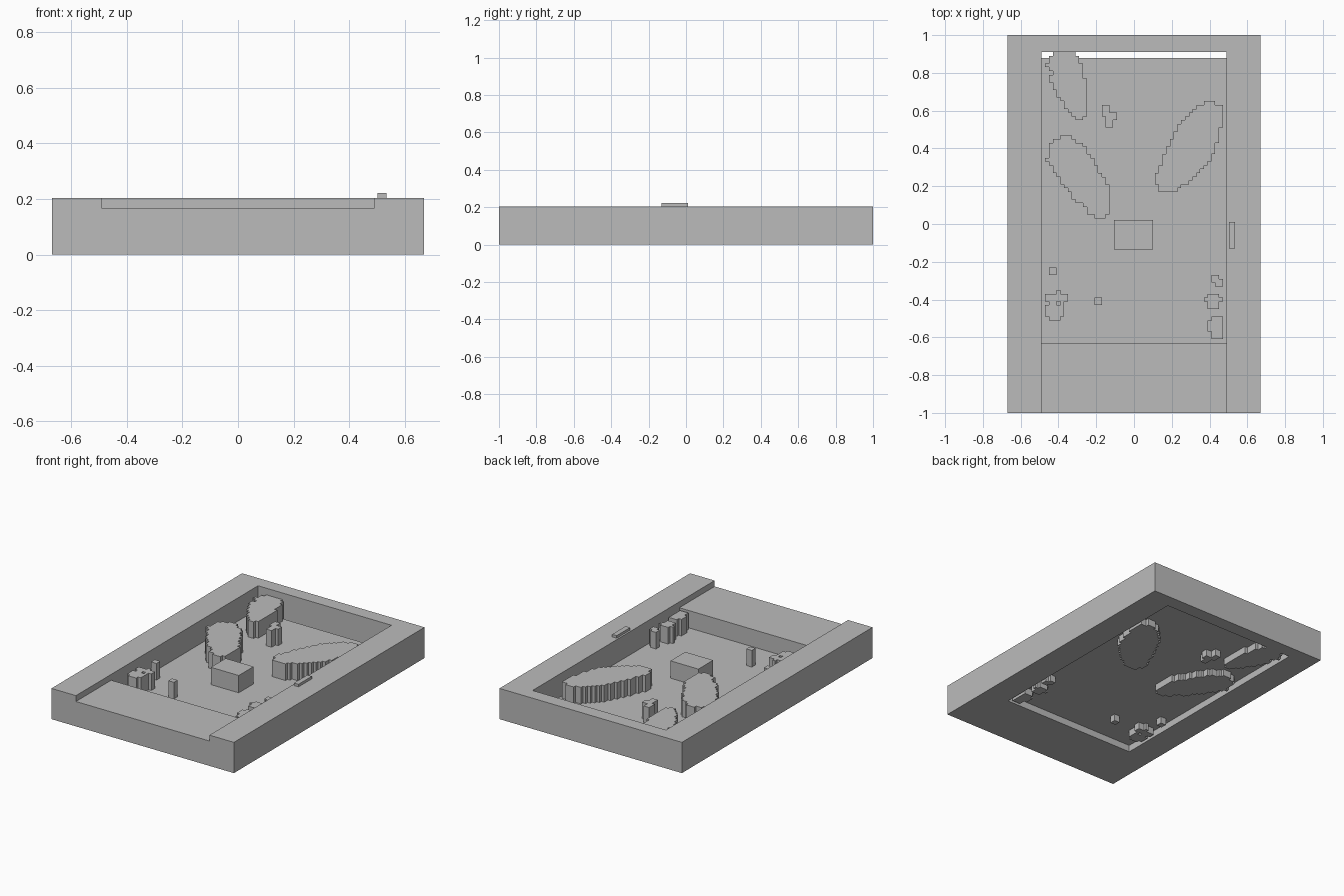
import bpy, bmesh, math

if "Cube" in bpy.data.objects:
    bpy.data.objects.remove(bpy.data.objects["Cube"])

grey = bpy.data.materials.new("plain grey")
grey.diffuse_color = (0.5, 0.5, 0.5, 1)
grey.use_nodes = True
grey.node_tree.nodes["Principled BSDF"].inputs["Base Color"].default_value = grey.diffuse_color


def finish(name, bm):
    bmesh.ops.recalc_face_normals(bm, faces=bm.faces)
    mesh = bpy.data.meshes.new(name)
    bm.to_mesh(mesh)
    bm.free()
    mesh.materials.append(grey)
    obj = bpy.data.objects.new(name, mesh)
    bpy.context.collection.objects.link(obj)
    return obj


def raise_faces(bm, height):
    """Extrude the flat faces upward into a closed solid."""
    res = bmesh.ops.extrude_face_region(bm, geom=bm.faces[:], use_keep_orig=True)
    verts = [v for v in res["geom"] if isinstance(v, bmesh.types.BMVert)]
    bmesh.ops.translate(bm, verts=verts, vec=(0, 0, height))


def prism(name, points, z0, z1):
    bm = bmesh.new()
    bm.faces.new([bm.verts.new((x, y, z0)) for x, y in points])
    raise_faces(bm, z1 - z0)
    return finish(name, bm)


def rect(x0, x1, y0, y1):
    return [(x0, y0), (x1, y0), (x1, y1), (x0, y1)]


def inside(x, y, poly):
    hit = False
    for (ax, ay), (bx, by) in zip(poly, poly[1:] + poly[:1]):
        if (ay > y) != (by > y) and x < ax + (y - ay) * (bx - ax) / (by - ay):
            hit = not hit
    return hit


def stepped(name, shapes, z0=0.0, z1=0.16, cell=0.02):
    """Solid with a stair-stepped outline: grid cells whose centre is in a shape."""
    bm = bmesh.new()
    grid = {}

    def vert(i, j):
        if (i, j) not in grid:
            grid[i, j] = bm.verts.new((-0.49 + i * cell, -0.63 + j * cell, z0))
        return grid[i, j]

    for i in range(49):
        for j in range(77):
            cx, cy = -0.49 + (i + 0.5) * cell, -0.63 + (j + 0.5) * cell
            if any(inside(cx, cy, s) for s in shapes):
                bm.faces.new([vert(i, j), vert(i + 1, j),
                              vert(i + 1, j + 1), vert(i, j + 1)])
    raise_faces(bm, z1 - z0)
    bmesh.ops.dissolve_limit(bm, angle_limit=math.radians(1),
                             verts=bm.verts[:], edges=bm.edges[:])
    return finish(name, bm)


# Surrounding wall on three sides, and the lower front block
prism("outer_wall", [(-0.67, -1), (-0.49, -1), (-0.49, 0.91), (0.49, 0.91),
                     (0.49, -1), (0.67, -1), (0.67, 1), (-0.67, 1)], 0, 0.204)
prism("front_block", rect(-0.49, 0.49, -1, -0.63), 0, 0.165)

# Thin raised floor, stopping short of the back wall
prism("floor", rect(-0.49, 0.49, -0.63, 0.88), 0.045, 0.05)

# Central block and the small plate on the right wall
prism("centre_block", rect(-0.105, 0.1, -0.135, 0.02), 0.05, 0.165)
prism("wall_plate", rect(0.502, 0.535, -0.13, 0.01), 0.204, 0.221)

# Large long mounds
stepped("back_left_mound", [[
    (-.43, .92), (-.33, .92), (-.29, .88), (-.25, .74), (-.25, .60), (-.27, .55),
    (-.32, .56), (-.39, .66), (-.45, .76), (-.43, .80), (-.46, .84)]])
stepped("middle_left_mound", [[
    (-.45, .43), (-.36, .48), (-.27, .42), (-.20, .31), (-.13, .20), (-.13, .06),
    (-.18, .02), (-.24, .06), (-.33, .15), (-.42, .27), (-.46, .34)]])
stepped("right_mound", [[
    (.11, .24), (.13, .18), (.22, .18), (.32, .24), (.41, .35), (.45, .45),
    (.47, .55), (.47, .62), (.40, .65), (.34, .63), (.22, .50), (.16, .36)]])

# Small pillars and clusters
clusters = {
    "back_pillar": [(-.17, -.13, .57, .64), (-.15, -.09, .54, .60),
                    (-.15, -.11, .51, .55)],
    "left_pillar": [(-.45, -.41, -.26, -.22)],
    "front_left_cluster": [(-.41, -.39, -.37, -.34), (-.47, -.35, -.41, -.37),
                           (-.45, -.41, -.43, -.40), (-.39, -.37, -.43, -.40),
                           (-.47, -.37, -.49, -.43), (-.45, -.39, -.51, -.48)],
    "front_pillar": [(-.21, -.17, -.425, -.38)],
    "right_pillar": [(.41, .45, -.30, -.26), (.43, .47, -.32, -.28)],
    "right_cluster": [(.37, .47, -.42, -.39), (.39, .45, -.44, -.36)],
    "front_right_cluster": [(.41, .47, -.61, -.49), (.39, .43, -.57, -.51)],
}
for name, rects in clusters.items():
    stepped(name, [rect(*r) for r in rects])
